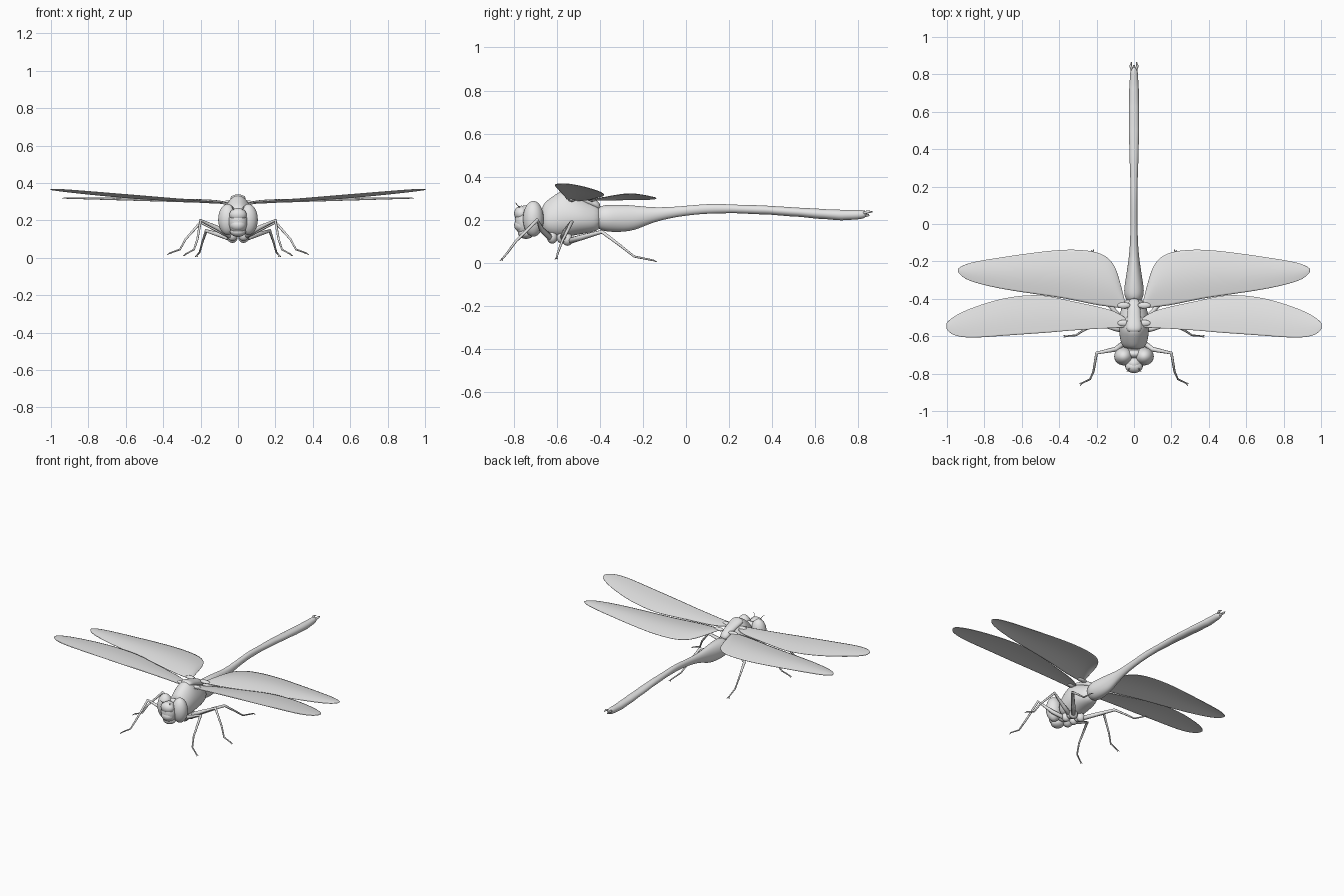
import bpy, bmesh, math
from mathutils import Vector

cube = bpy.data.objects.get("Cube")
if cube:
    bpy.data.objects.remove(cube, do_unlink=True)

grey = bpy.data.materials.new("plain_grey")
grey.use_nodes = True
grey.diffuse_color = (0.8, 0.8, 0.8, 1)
grey.node_tree.nodes["Principled BSDF"].inputs["Base Color"].default_value = (0.8, 0.8, 0.8, 1)


def finish(name, bm, subdivisions=0, thickness=0):
    """Turn a bmesh into a smooth shaded object."""
    bmesh.ops.recalc_face_normals(bm, faces=bm.faces)
    for face in bm.faces:
        face.smooth = True
    mesh = bpy.data.meshes.new(name)
    bm.to_mesh(mesh)
    bm.free()
    mesh.materials.append(grey)
    obj = bpy.data.objects.new(name, mesh)
    bpy.context.collection.objects.link(obj)
    if subdivisions:
        mod = obj.modifiers.new("smooth", "SUBSURF")
        mod.levels = mod.render_levels = subdivisions
    if thickness:
        mod = obj.modifiers.new("thickness", "SOLIDIFY")
        mod.thickness = thickness
        mod.offset = 0
    return obj


def loft(name, rings, taper=0.0, sides=16):
    """Closed body along y; each ring is (y, top, bottom, half width)."""
    bm = bmesh.new()
    loops = []
    for y, top, bottom, half in rings:
        loop = []
        for i in range(sides):
            a = math.tau * i / sides
            x = half * math.cos(a) * (1 - taper * math.sin(a))
            z = (top + bottom) / 2 + (top - bottom) / 2 * math.sin(a)
            loop.append(bm.verts.new((x, y, z)))
        loops.append(loop)
    for a, b in zip(loops, loops[1:]):
        for i in range(sides):
            j = (i + 1) % sides
            bm.faces.new((a[i], a[j], b[j], b[i]))
    bm.faces.new(loops[0])
    bm.faces.new(loops[-1])
    return finish(name, bm, 2)


def ellipsoid(name, centre, radii):
    bm = bmesh.new()
    bmesh.ops.create_uvsphere(bm, u_segments=24, v_segments=16, radius=1)
    for v in bm.verts:
        v.co = Vector(c + r * p for c, r, p in zip(centre, radii, v.co))
    return finish(name, bm)


def tube(name, points, radii, side=1, sides=8):
    """Tapered limb through the points."""
    bm = bmesh.new()
    pts = [Vector((p[0] * side, p[1], p[2])) for p in points]
    loops = []
    for k, (p, r) in enumerate(zip(pts, radii)):
        along = pts[min(k + 1, len(pts) - 1)] - pts[max(k - 1, 0)]
        turn = along.to_track_quat("Z", "Y")
        loops.append([bm.verts.new(p + turn @ Vector((r * math.cos(t), r * math.sin(t), 0)))
                      for t in (math.tau * i / sides for i in range(sides))])
    for a, b in zip(loops, loops[1:]):
        # match ring starts so the tube does not twist
        shift = min(range(sides), key=lambda s: sum(
            (a[i].co - b[(i + s) % sides].co).length for i in range(sides)))
        b[:] = b[shift:] + b[:shift]
        for i in range(sides):
            j = (i + 1) % sides
            bm.faces.new((a[i], a[j], b[j], b[i]))
    bm.faces.new(loops[0])
    bm.faces.new(loops[-1])
    return finish(name, bm)


def wing(name, stations, height, camber, side, steps=6):
    """Thin sheet; each station is (x, front edge y, rear edge y)."""
    bm = bmesh.new()
    rows = []
    for x, front, rear in stations:
        row = []
        for k in range(steps + 1):
            t = k / steps
            y = front + (rear - front) * t
            z = height(x, y) + camber * math.sin(math.pi * t) * (rear - front)
            row.append(bm.verts.new((x * side, y, z)))
        rows.append(row)
    for a, b in zip(rows, rows[1:]):
        for k in range(steps):
            corners = (a[k], b[k], b[k + 1], a[k + 1])
            bm.faces.new(corners if side > 0 else corners[::-1])
    return finish(name, bm, 2, 0.003)


# Body
loft("thorax", [(-.67, .25, .16, .03), (-.66, .28, .135, .06), (-.62, .31, .115, .075),
                (-.575, .342, .113, .08), (-.54, .332, .122, .083), (-.49, .308, .132, .08),
                (-.44, .28, .14, .065), (-.39, .26, .155, .04)], taper=.18)
loft("dorsal_plate", [(-.58, .335, .3, .03), (-.56, .344, .3, .045), (-.5, .325, .28, .036),
                      (-.44, .308, .26, .035), (-.395, .28, .24, .025)])
loft("abdomen", [(-.42, .25, .165, .035), (-.39, .268, .15, .05), (-.36, .272, .143, .056),
                 (-.3, .272, .142, .047), (-.24, .268, .15, .037), (-.19, .262, .172, .03),
                 (-.13, .258, .195, .023), (-.03, .262, .217, .019), (.1, .276, .23, .018),
                 (.2, .273, .23, .02), (.215, .271, .232, .019), (.36, .268, .224, .025),
                 (.375, .266, .226, .024), (.5, .259, .214, .029), (.515, .257, .216, .027),
                 (.62, .253, .203, .029), (.635, .25, .205, .027), (.72, .248, .196, .027),
                 (.735, .246, .199, .025), (.8, .247, .201, .022), (.84, .245, .21, .018)])
tube("neck", [(0, -.7, .205), (0, -.64, .205)], [.035, .045], sides=16)

# Head
ellipsoid("face", (0, -.748, .195), (.05, .046, .072))
ellipsoid("brow", (0, -.763, .23), (.046, .034, .036))
ellipsoid("upper_lip", (0, -.757, .175), (.044, .04, .035))
ellipsoid("jaw", (0, -.742, .14), (.042, .038, .028))
ellipsoid("head_back", (0, -.695, .2), (.07, .03, .065))

FORE = [(.04, -.555, -.505), (.1, -.555, -.465), (.2, -.56, -.44), (.35, -.57, -.41),
        (.45, -.58, -.385), (.55, -.587, -.377), (.7, -.597, -.395), (.83, -.608, -.435),
        (.92, -.607, -.47), (.98, -.59, -.505), (1.003, -.56, -.53)]
HIND = [(.045, -.455, -.43), (.07, -.45, -.33), (.1, -.445, -.22), (.15, -.44, -.168),
        (.22, -.43, -.143), (.35, -.4, -.134), (.5, -.378, -.148), (.7, -.35, -.177),
        (.85, -.315, -.2), (.915, -.288, -.22), (.94, -.258, -.238)]
LEGS = {
    "front": [(.03, -.62, .11), (.1, -.67, .155), (.2, -.69, .2),
              (.217, -.79, .1), (.235, -.83, .045), (.28, -.852, .02)],
    "middle": [(.03, -.575, .11), (.1, -.56, .145), (.2, -.53, .19),
               (.28, -.575, .1), (.31, -.595, .045), (.365, -.6, .025)],
    "hind": [(.03, -.55, .1), (.09, -.48, .12), (.17, -.39, .145),
             (.19, -.31, .085), (.205, -.24, .03), (.22, -.15, .012)],
}

for side, word in ((1, "left"), (-1, "right")):
    ellipsoid(word + "_eye", (.055 * side, -.708, .205), (.051, .048, .083))
    tube(word + "_antenna", [(.02, -.765, .25), (.032, -.785, .272), (.04, -.79, .28)],
         [.003, .002, .001], side)

    # Wings with their hinges
    wing(word + "_forewing", FORE, lambda x, y: .241 + .0755 * x - .09 * y, .03, side)
    wing(word + "_hindwing", HIND, lambda x, y: .29 + .03 * x, .06, side)
    for label, y in (("fore", -.53), ("hind", -.435)):
        ellipsoid(f"{word}_{label}wing_hinge", (.055 * side, y, .295), (.035, .017, .011))

    # Legs with hip, foot claws
    for label, path in LEGS.items():
        tube(f"{word}_{label}_leg", path, [.015, .013, .009, .006, .005, .004], side)
        hip = path[0]
        ellipsoid(f"{word}_{label}_hip", (hip[0] * side, hip[1], hip[2] + .01), (.028, .025, .03))
        toe, heel = Vector(path[-1]), Vector(path[-2])
        ahead = (toe - heel).normalized() * .014
        across = ahead.cross(Vector((0, 0, 1))) * .6
        for n, spread in enumerate((across, -across)):
            tube(f"{word}_{label}_claw_{n + 1}", [toe, toe + ahead + spread - Vector((0, 0, .004))],
                 [.004, .001], side)

    # Tail claspers
    tube(word + "_tail_clasper", [(.008, .82, .23), (.018, .845, .238), (.014, .866, .237)],
         [.008, .007, .002], side)
tube("tail_lower_tip", [(0, .82, .22), (0, .85, .222)], [.01, .004])
